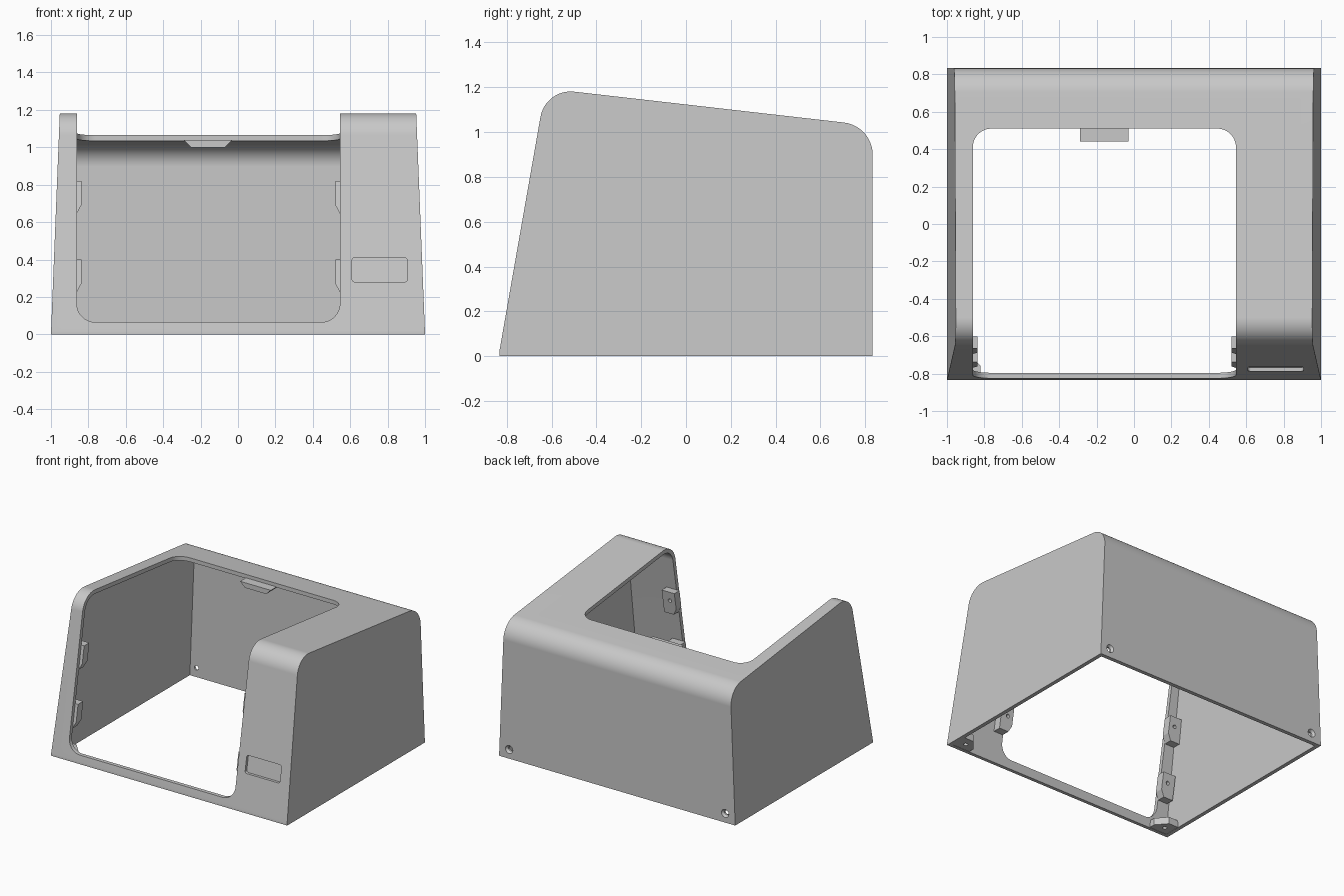
import bpy
import bmesh
import math
from mathutils import Vector

if "Cube" in bpy.data.objects:
    bpy.data.objects.remove(bpy.data.objects["Cube"])

GREY = (0.58, 0.58, 0.58, 1)
grey = bpy.data.materials.new("light_grey_plastic")
grey.use_nodes = True
grey.diffuse_color = GREY
grey.node_tree.nodes["Principled BSDF"].inputs["Base Color"].default_value = GREY

WALL = 0.03      # shell thickness
TAPER = 0.04     # side lean per unit of height
SLOPE = 0.176    # front lean per unit of height
LEFT, RIGHT = -0.862, 0.545   # sides of the opening


def front(z):
    return -0.837 + SLOPE * z


def rounded(corners, steps=12):
    """Outline from (u, v, radius) corners, each replaced by an arc."""
    out = []
    for i, (u, v, r) in enumerate(corners):
        p = Vector((u, v))
        if r == 0:
            out.append(p)
            continue
        a = (Vector(corners[i - 1][:2]) - p).normalized()
        b = (Vector(corners[(i + 1) % len(corners)][:2]) - p).normalized()
        half = a.angle(b) / 2
        centre = p + (a + b).normalized() * (r / math.sin(half))
        start = p + a * (r / math.tan(half)) - centre
        end = p + b * (r / math.tan(half)) - centre
        for k in range(steps + 1):
            out.append(centre + start.slerp(end, k / steps).normalized() * r)
    return out


def circle(u, v, r, n=20):
    return [(u + r * math.cos(math.tau * k / n), v + r * math.sin(math.tau * k / n))
            for k in range(n)]


def prism(name, outline, near, far):
    """Solid between two mapped copies of a flat outline."""
    bm = bmesh.new()
    a = [bm.verts.new(near(*p)) for p in outline]
    b = [bm.verts.new(far(*p)) for p in outline]
    bm.faces.new(a)
    bm.faces.new(b)
    for i in range(len(a)):
        bm.faces.new((a[i - 1], a[i], b[i], b[i - 1]))
    bmesh.ops.recalc_face_normals(bm, faces=bm.faces)
    mesh = bpy.data.meshes.new(name)
    bm.to_mesh(mesh)
    bm.free()
    mesh.materials.append(grey)
    obj = bpy.data.objects.new(name, mesh)
    bpy.context.collection.objects.link(obj)
    return obj


def along_y(y0, y1):
    return (lambda x, z: (x, y0, z)), (lambda x, z: (x, y1, z))


def along_z(z0, z1):
    return (lambda x, y: (x, y, z0)), (lambda x, y: (x, y, z1))


def along_front(d0, d1):
    return (lambda x, z: (x, front(z) + d0, z)), (lambda x, z: (x, front(z) + d1, z))


def across(half):
    return (lambda y, z: (-half + TAPER * z, y, z)), (lambda y, z: (half - TAPER * z, y, z))


def activate(obj):
    bpy.ops.object.select_all(action='DESELECT')
    obj.select_set(True)
    bpy.context.view_layer.objects.active = obj


def cut(obj, cutter):
    cutter.hide_render = True
    mod = obj.modifiers.new("cut", 'BOOLEAN')
    mod.operation = 'DIFFERENCE'
    mod.solver = 'EXACT'
    mod.object = cutter
    activate(obj)
    bpy.ops.object.modifier_apply(modifier=mod.name)
    bpy.data.objects.remove(cutter)


# Housing: tapered side profile, hollowed from below
housing = prism("housing", rounded([
    (-0.833, 0, 0), (-0.833, 0.02, 0), (-0.627, 1.195, 0.137),
    (0.833, 1.028, 0.145), (0.833, 0, 0)]), *across(1))
cut(housing, prism("cavity", rounded([
    (front(-0.1) + WALL, -0.1, 0), (front(1.161) + WALL, 1.161, 0.107),
    (0.803, 1.001, 0.115), (0.803, -0.1, 0)]), *across(1 - WALL)))

# Opening that runs up the front and over the top
cut(housing, prism("front_opening", rounded([
    (LEFT, 0.065, 0.1), (RIGHT, 0.065, 0.1), (RIGHT, 2, 0), (LEFT, 2, 0)]),
    *along_y(-1, -0.2)))
cut(housing, prism("top_opening", rounded([
    (LEFT, -0.4, 0), (RIGHT, -0.4, 0), (RIGHT, 0.51, 0.1), (LEFT, 0.51, 0.1)]),
    *along_z(0.8, 2)))

# Shallow label recess on the wide column
cut(housing, prism("label_recess", rounded([
    (0.61, 0.28, 0.015), (0.905, 0.28, 0.015),
    (0.905, 0.41, 0.015), (0.61, 0.41, 0.015)], 5), *along_front(-0.1, 0.021)))

# Countersunk screw holes low on the back
for side in (-1, 1):
    x = side * 0.915
    cut(housing, prism("screw_hole", circle(x, 0.07, 0.017), *along_y(0.75, 0.9)))
    cut(housing, prism("countersink", circle(x, 0.07, 0.032),
                       lambda u, z, x=x: (x + (u - x) * 0.5, 0.815, 0.07 + (z - 0.07) * 0.5),
                       lambda u, z: (u, 0.834, z)))

activate(housing)
bpy.ops.object.shade_smooth_by_angle(angle=math.radians(25))
normals = housing.modifiers.new("even_normals", 'WEIGHTED_NORMAL')
normals.keep_sharp = True

# Screw tabs behind both sides of the front opening
for label, top in (("upper", 0.82), ("lower", 0.40)):
    shape = [(-0.838, top), (-0.838, top - 0.13), (-0.865, top - 0.18),
             (-0.945, top - 0.18), (-0.945, top)]
    for side in ("right", "left"):
        def place(x, side=side):
            return x if side == "right" else LEFT + RIGHT - x
        tab = prism(f"{label}_{side}_tab", [(place(x), z) for x, z in shape],
                    *along_front(WALL - 0.002, WALL + 0.06))
        cut(tab, prism("tab_hole", circle(place(-0.885), top - 0.07, 0.014, 14),
                       *along_front(WALL + 0.015, WALL + 0.1)))

# Tab under the rear edge of the top opening
prism("rear_tab", [(-0.29, 1.039), (-0.03, 1.039), (-0.07, 1.0), (-0.25, 1.0)],
      *along_y(0.44, 0.56))

# Foot blocks in the front corners, drilled from below
for name, side in (("right_foot_block", -1), ("left_foot_block", 1)):
    block = prism(name, [(side * x, y) for x, y in (
        (0.975, -0.81), (0.82, -0.81), (0.82, -0.76), (0.89, -0.68), (0.975, -0.68))],
        *along_z(0.002, 0.055))
    cut(block, prism("foot_hole", circle(side * 0.905, -0.745, 0.016, 14),
                     *along_z(-0.1, 0.04)))
